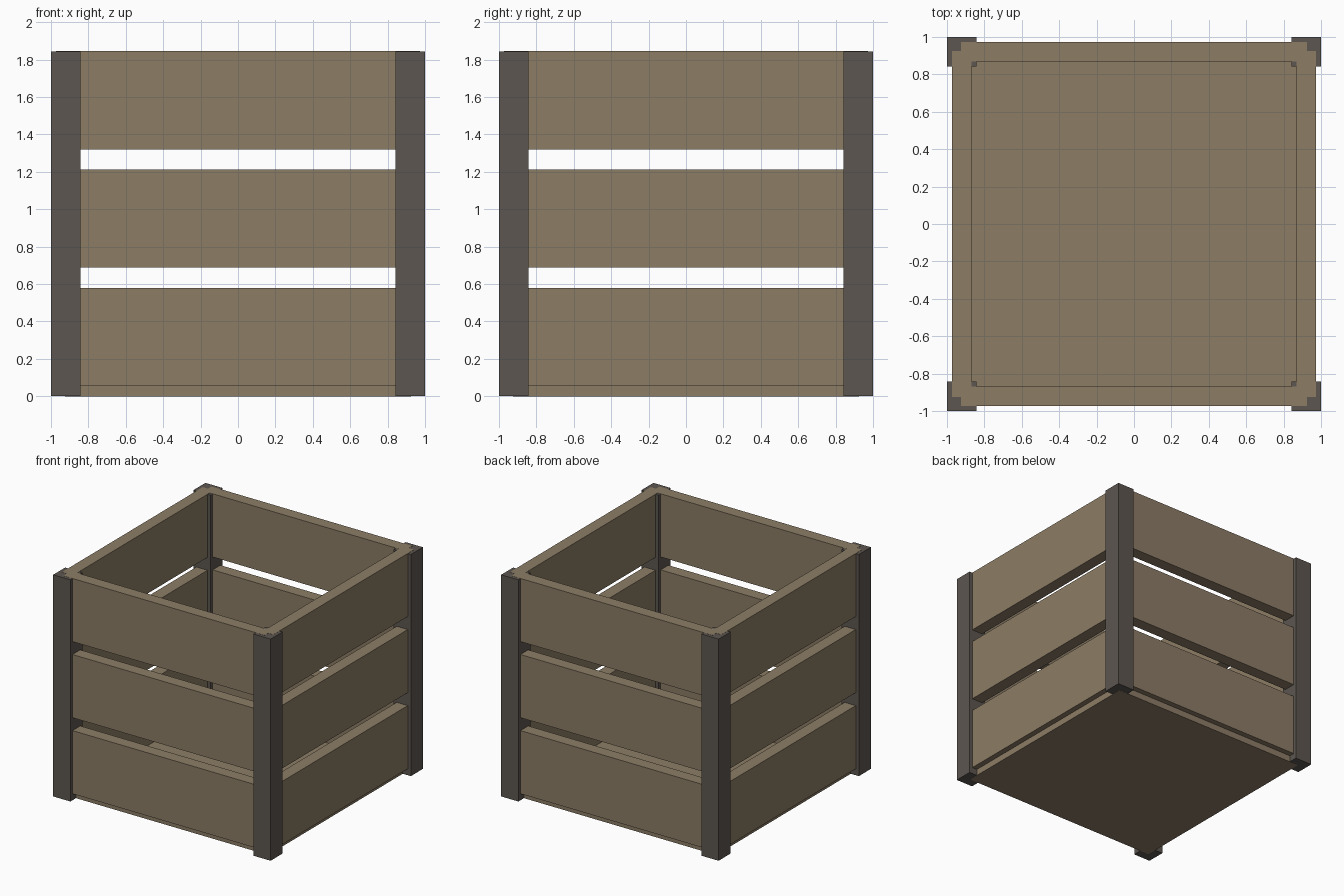
import bpy
import bmesh
from mathutils import Matrix, Vector

cube = bpy.data.objects.get("Cube")
if cube:
    bpy.data.objects.remove(cube, do_unlink=True)


def make_material(name, rgb):
    mat = bpy.data.materials.new(name)
    mat.use_nodes = True
    mat.diffuse_color = (*rgb, 1)
    bsdf = next(n for n in mat.node_tree.nodes if n.type == 'BSDF_PRINCIPLED')
    bsdf.inputs["Base Color"].default_value = (*rgb, 1)
    return mat


def box(name, low, high, mat):
    low, high = Vector(low), Vector(high)
    bm = bmesh.new()
    size = Matrix.Diagonal((*(high - low), 1))
    bmesh.ops.create_cube(bm, size=1, matrix=Matrix.Translation((low + high) / 2) @ size)
    mesh = bpy.data.meshes.new(name)
    bm.to_mesh(mesh)
    bm.free()
    mesh.materials.append(mat)
    obj = bpy.data.objects.new(name, mesh)
    bpy.context.collection.objects.link(obj)
    return obj


wood = make_material("weathered_wood", (0.262, 0.202, 0.130))
dark = make_material("dark_post", (0.107, 0.093, 0.080))

HEIGHT = 1.845
POST_IN = 0.842
PLANK_OUT, PLANK_IN, PLANK_END = 0.972, 0.87, 0.925
PLANK_H, PITCH, FLOOR_T = 0.525, 0.6325, 0.055
EPS = 0.001  # keeps the boards proud of the post ends

# Corner posts
for side_y, y in (("front", -1), ("back", 1)):
    for side_x, x in (("right", -1), ("left", 1)):
        xs = sorted((x * POST_IN, x))
        ys = sorted((y * POST_IN, y))
        box(f"{side_y}_{side_x}_post", (xs[0], ys[0], EPS), (xs[1], ys[1], HEIGHT - EPS), dark)

# Floor board
box("floor", (-PLANK_END, -PLANK_END, 0), (PLANK_END, PLANK_END, FLOOR_T), wood)

# Three rows of wall planks on all four sides
for row, level in enumerate(("lower", "middle", "upper")):
    z0 = FLOOR_T + row * PITCH
    z1 = z0 + PLANK_H
    for side, s in (("front", -1), ("back", 1)):
        a, b = sorted((s * PLANK_IN, s * PLANK_OUT))
        box(f"{level}_{side}_plank", (-PLANK_END, a, z0), (PLANK_END, b, z1), wood)
    for side, s in (("right", -1), ("left", 1)):
        a, b = sorted((s * PLANK_IN, s * PLANK_OUT))
        box(f"{level}_{side}_plank", (a, -PLANK_END, z0), (b, PLANK_END, z1), wood)
